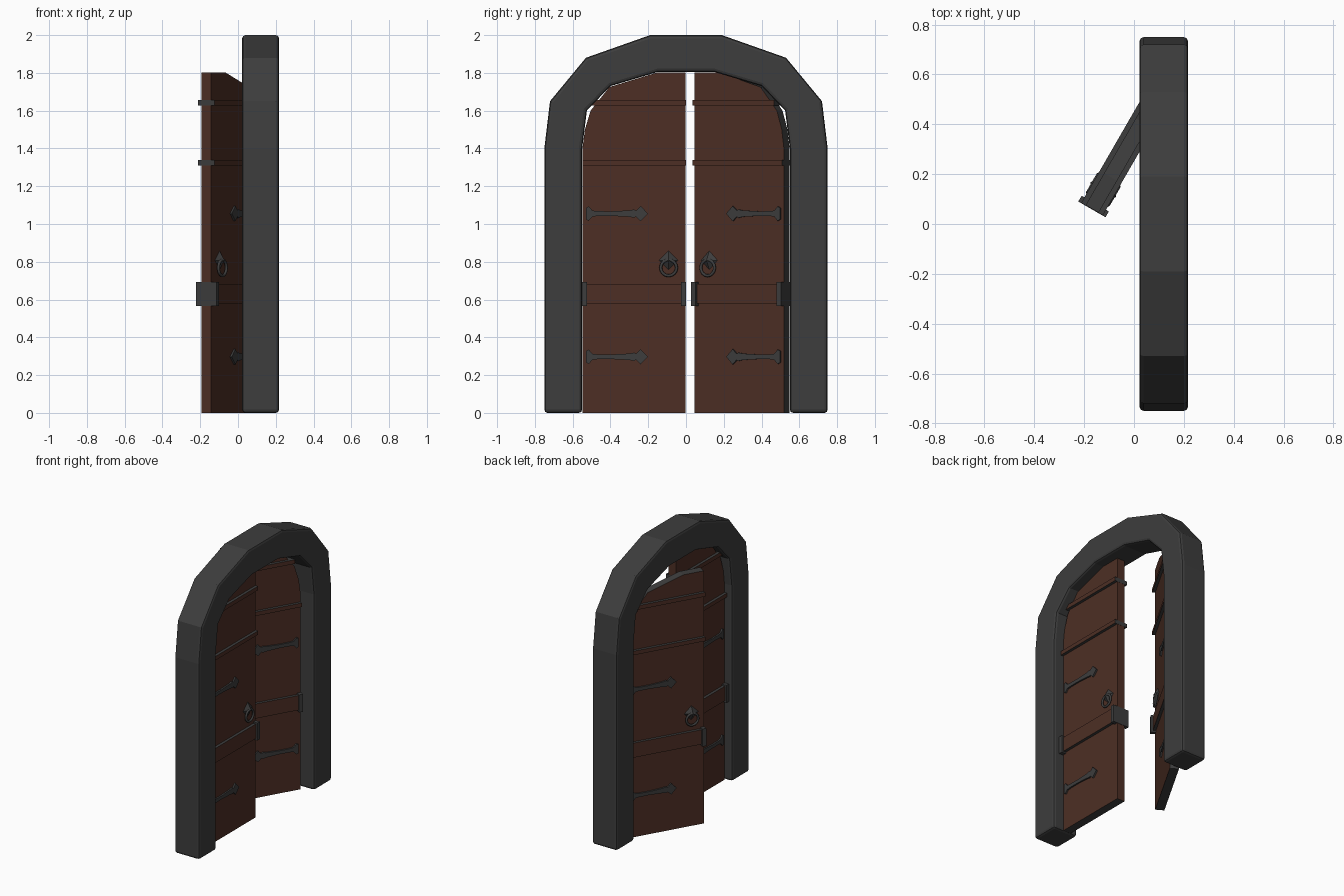
import bpy, bmesh, math
from mathutils import Matrix, Vector

if "Cube" in bpy.data.objects:
    bpy.data.objects.remove(bpy.data.objects["Cube"])


def material(name, rgb):
    m = bpy.data.materials.new(name)
    m.diffuse_color = (*rgb, 1)
    m.use_nodes = True
    m.node_tree.nodes["Principled BSDF"].inputs["Base Color"].default_value = m.diffuse_color
    return m


STONE = material("dark grey", (0.047, 0.047, 0.047))
WOOD = material("brown wood", (0.075, 0.028, 0.018))


def finish(name, bm, mats, matrix=Matrix()):
    bm.transform(matrix)
    bmesh.ops.recalc_face_normals(bm, faces=bm.faces[:])
    me = bpy.data.meshes.new(name)
    bm.to_mesh(me)
    bm.free()
    for m in mats:
        me.materials.append(m)
    ob = bpy.data.objects.new(name, me)
    bpy.context.collection.objects.link(ob)
    return ob


def prism(name, pts, x0, x1, mats, matrix=Matrix(), keep_free_end=False):
    """Extrude a (y, z) profile along x; second material goes on the rim."""
    bm = bmesh.new()
    f = bm.faces.new([bm.verts.new((x0, y, z)) for y, z in pts])
    ext = bmesh.ops.extrude_face_region(bm, geom=[f])
    moved = [v for v in ext["geom"] if isinstance(v, bmesh.types.BMVert)]
    bmesh.ops.translate(bm, verts=moved, vec=(x1 - x0, 0, 0))
    bmesh.ops.recalc_face_normals(bm, faces=bm.faces[:])
    bm.normal_update()
    if len(mats) > 1:
        for face in bm.faces:
            n = face.normal
            if abs(n.x) < 0.5 and not (keep_free_end and n.y > 0.9):
                face.material_index = 1
    return finish(name, bm, mats, matrix)


def rect(y0, y1, z0, z1):
    return [(y0, z0), (y1, z0), (y1, z1), (y0, z1)]


# Arched stone frame
outer = [(0.75, 0), (0.75, 1.4), (0.72, 1.65), (0.53, 1.88), (0.19, 2.0)]
inner = [(0.55, 0), (0.55, 1.4), (0.525, 1.6), (0.40, 1.73), (0.15, 1.805)]


def arch(half):
    return half + [(-y, z) for y, z in reversed(half)]


frame = prism("stone_arch", arch(outer) + arch(inner)[::-1], 0.022, 0.217, [STONE])
bev = frame.modifiers.new("soft_edges", "BEVEL")
bev.width = 0.017
bev.segments = 2
bev.limit_method = "ANGLE"
bev.angle_limit = math.radians(60)

# Door leaf, designed closed on the -y side
XC = 0.11
LEAF = [(-0.002, 0), (-0.002, 1.803), (-0.15, 1.803), (-0.405, 1.725),
        (-0.505, 1.6), (-0.535, 1.5), (-0.548, 1.4), (-0.548, 0)]
STRAP = [(-0.53, 0.03), (-0.515, 0.038), (-0.495, 0.016), (-0.47, 0.013),
         (-0.40, 0.012), (-0.30, 0.017), (-0.275, 0.022), (-0.265, 0.016),
         (-0.24, 0.04), (-0.203, 0.002)]


def ring(name, side, matrix):
    bm = bmesh.new()
    n, k, rad, r = 16, 8, 0.042, 0.008
    rows = []
    for i in range(n):
        a = 2 * math.pi * i / n
        row = []
        for j in range(k):
            b = 2 * math.pi * j / k
            q = rad + r * math.cos(b)
            row.append(bm.verts.new((XC + side * 0.047 + r * math.sin(b),
                                     -0.092 + q * math.cos(a), 0.768 + q * math.sin(a))))
        rows.append(row)
    for i in range(n):
        for j in range(k):
            p, q = rows[i], rows[(i + 1) % n]
            bm.faces.new((p[j], q[j], q[(j + 1) % k], p[(j + 1) % k])).smooth = True
    finish(name, bm, [STONE], matrix)


def stud(name, side, matrix):
    # Diamond plate with a raised centre
    bm = bmesh.new()
    c = Vector((XC + side * 0.029, -0.092, 0.808))
    s = 0.052
    base = [bm.verts.new(c + Vector((0, y, z))) for y, z in ((s, 0), (0, s), (-s, 0), (0, -s))]
    tip = bm.verts.new(c + Vector((side * 0.03, 0, 0)))
    bm.faces.new(base)
    for i in range(4):
        bm.faces.new((base[i], base[(i + 1) % 4], tip))
    finish(name, bm, [STONE], matrix)


def door(tag, m):
    both = [WOOD, STONE]
    prism(tag + "_leaf", LEAF, XC - 0.03, XC + 0.03, both, m, True)
    # Cross bars and the wide middle band
    for name, y0, z0, z1 in (("top_bar", -0.50, 1.628, 1.657),
                             ("upper_bar", -0.549, 1.31, 1.338),
                             ("middle_band", -0.545, 0.578, 0.682)):
        prism(f"{tag}_{name}", rect(y0, -0.001, z0, z1), XC - 0.05, XC + 0.05, both, m)
    # Metal clasps at both ends of the band
    for name, y0, y1 in (("free_clasp", -0.027, 0.0), ("hinge_clasp", -0.55, -0.523)):
        prism(f"{tag}_{name}", rect(y0, y1, 0.567, 0.692), XC - 0.063, XC + 0.063, [STONE], m)
    # Strap hinges reaching both faces
    for name, z in (("lower_strap", 0.297), ("upper_strap", 1.055)):
        pts = [(y, z + h) for y, h in STRAP] + [(y, z - h) for y, h in reversed(STRAP)]
        prism(f"{tag}_{name}", pts, XC - 0.041, XC + 0.041, [STONE], m)
    # Pull rings on both faces
    for side, name in ((1, "outer"), (-1, "inner")):
        stud(f"{tag}_{name}_stud", side, m)
        ring(f"{tag}_{name}_ring", side, m)


door("closed_door", Matrix())
# Second door: mirrored and swung open about its back hinge corner
pivot = Matrix.Translation((XC - 0.03, 0.55, 0))
swing = pivot @ Matrix.Rotation(math.radians(-30), 4, "Z") @ pivot.inverted()
door("open_door", swing @ Matrix.Diagonal((1, -1, 1, 1)))
